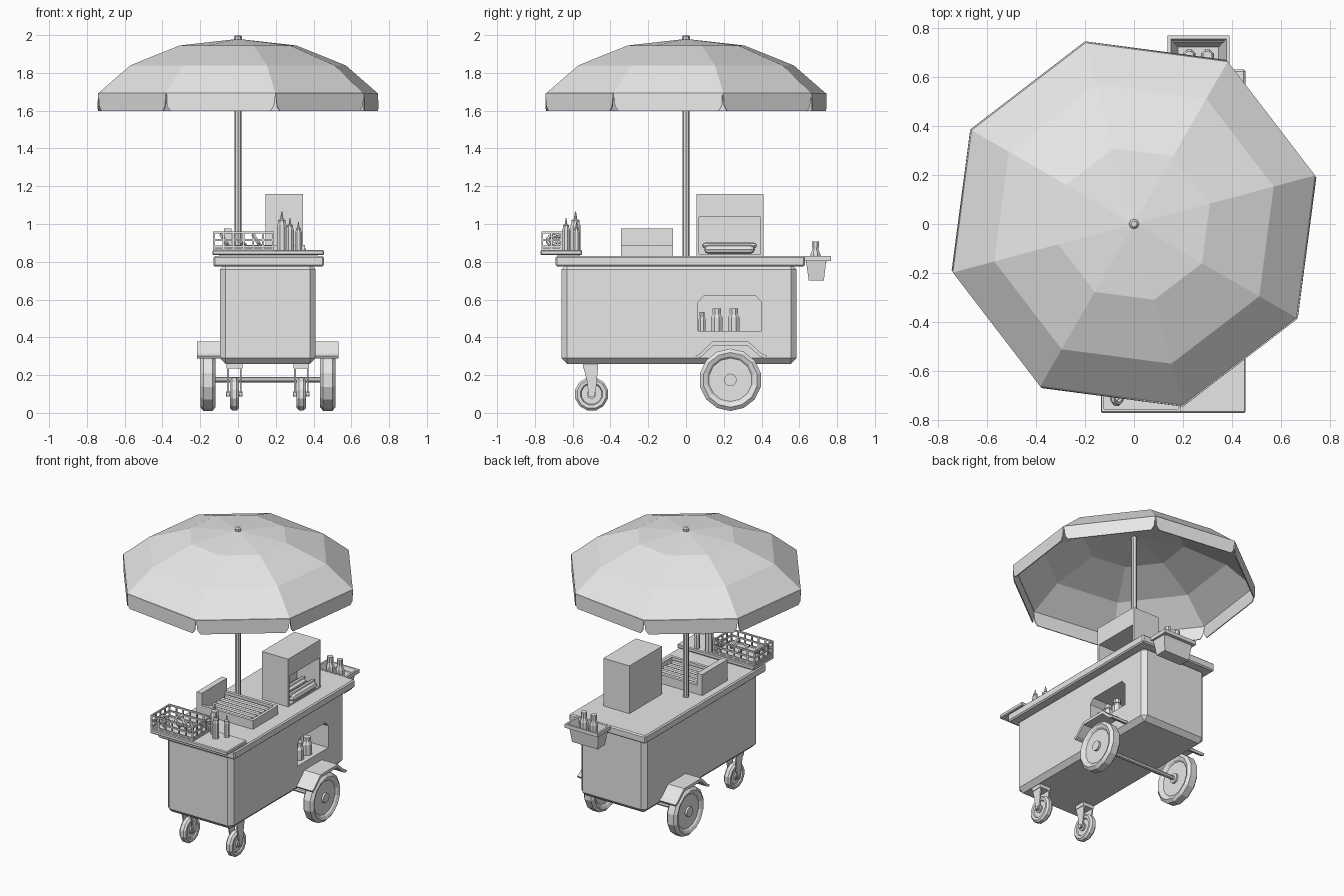
import bpy, bmesh
from math import cos, sin, pi, radians
from mathutils import Vector

cube = bpy.data.objects.get("Cube")
if cube:
    bpy.data.objects.remove(cube, do_unlink=True)

grey = bpy.data.materials.new("light_grey")
grey.use_nodes = True
grey.diffuse_color = (0.8, 0.8, 0.8, 1)
grey.node_tree.nodes["Principled BSDF"].inputs["Base Color"].default_value = (0.8, 0.8, 0.8, 1)

MID = 0.158        # centre line of the cart in x
TOP = 0.83         # counter height


def make(name, bm, recalc=True):
    bmesh.ops.remove_doubles(bm, verts=bm.verts, dist=1e-5)
    if recalc:
        bmesh.ops.recalc_face_normals(bm, faces=bm.faces)
    mesh = bpy.data.meshes.new(name)
    bm.to_mesh(mesh)
    bm.free()
    mesh.materials.append(grey)
    obj = bpy.data.objects.new(name, mesh)
    bpy.context.collection.objects.link(obj)
    return obj


def skin(name, rings, cap=True):
    """Bridge closed rings of points, capping both ends."""
    bm = bmesh.new()
    loops = [[bm.verts.new(p) for p in ring] for ring in rings]
    n = len(loops[0])
    for a, b in zip(loops, loops[1:]):
        for i in range(n):
            j = (i + 1) % n
            bm.faces.new((a[i], a[j], b[j], b[i]))
    if cap:
        bm.faces.new(loops[0][::-1])
        bm.faces.new(loops[-1])
    return make(name, bm)


def loft(name, rects):
    return skin(name, [[(x0, y0, z), (x1, y0, z), (x1, y1, z), (x0, y1, z)]
                       for x0, x1, y0, y1, z in rects])


def box(name, x0, x1, y0, y1, z0, z1, bevel=0):
    obj = loft(name, [(x0, x1, y0, y1, z0), (x0, x1, y0, y1, z1)])
    if bevel:
        mod = obj.modifiers.new("bevel", 'BEVEL')
        mod.width, mod.segments = bevel, 1
    return obj


def prism(name, outline, x0, x1):
    return skin(name, [[(x, y, z) for y, z in outline] for x in (x0, x1)])


def lathe(name, profile, loc, n=8, axis='Z', phase=0.0):
    """Spin (radius, height) points about an axis."""
    rings = []
    for r, h in profile:
        ring = []
        for i in range(n):
            a = phase + 2 * pi * i / n
            c, s = max(r, 1e-7) * cos(a), max(r, 1e-7) * sin(a)
            p = {'Z': (c, s, h), 'X': (h, c, s), 'Y': (s, h, c)}[axis]
            ring.append(Vector(p) + Vector(loc))
        rings.append(ring)
    return skin(name, rings, cap=False)


def rod(name, loc, r, length, axis='Z', n=8):
    return lathe(name, [(0, 0), (r, 0), (r, length), (0, length)], loc, n, axis)


def capsule(name, loc, r, length, axis):
    h = length / 2
    return lathe(name, [(0, -h), (r * .7, r * .3 - h), (r, r - h),
                        (r, h - r), (r * .7, h - r * .3), (0, h)], loc, 8, axis)


def cut(obj, cutter):
    mod = obj.modifiers.new("opening", 'BOOLEAN')
    mod.operation, mod.solver, mod.object = 'DIFFERENCE', 'EXACT', cutter
    bpy.context.view_layer.objects.active = obj
    for m in list(obj.modifiers):
        bpy.ops.object.modifier_apply(modifier=m.name)
    bpy.data.objects.remove(cutter, do_unlink=True)


# Cabinet with a shelf opening on one side
cabinet = box("cabinet", -0.095, 0.41, -0.66, 0.585, 0.26, 0.79, 0.03)
window = [(.063, .434), (.40, .434), (.40, .585), (.37, .618), (.093, .618), (.063, .585)]
cut(cabinet, prism("opening_cutter", window, 0.2, 0.5))
box("counter", -0.13, 0.455, -0.69, 0.63, 0.775, TOP, 0.008)
box("front_shelf", -0.135, 0.455, -0.77, -0.55, 0.835, 0.862, 0.005)
box("shelf_bracket", -0.1, 0.42, -0.68, -0.56, 0.825, 0.84)


def jar(name, x, y, z, r, h):
    lathe(name, [(0, 0), (r, 0), (r, h * .6), (r * .6, h * .76), (r * .6, h * .8),
                 (r * .72, h * .8), (r * .72, h), (0, h)], (x, y, z), 8, 'Z', pi / 8)


for y, r, h in ((.085, .021, .1), (.163, .034, .118), (.253, .034, .118)):
    jar("shelf_jar", 0.35, y, 0.434, r, h)

# Rear wheels, fenders and axle
half = [(.033, .036), (.033, .022), (.115, .022), (.125, .032), (.145, .04), (.165, .024)]
tyre = [(0, -.036)] + [(r, -h) for r, h in half] + half[::-1] + [(0, .036)]
arch = [(.05, .3), (.075, .315), (.14, .378), (.33, .378), (.4, .315), (.428, .302),
        (.42, .288), (.39, .3), (.325, .358), (.145, .358), (.085, .3), (.058, .287)]
for side in (-1, 1):
    x = MID + side * 0.317
    lathe("rear_wheel", tyre, (x, 0.235, 0.175), 14, 'X', pi / 14)
    prism("fender", arch, MID + side * .25, MID + side * .375)
rod("rear_axle", (MID - .317, 0.235, 0.175), 0.014, 0.634, 'X')

# Front casters
caster_half = [(.025, .024), (.025, .014), (.055, .014), (.06, .022), (.078, .024), (.09, .012)]
caster = [(0, -.024)] + [(r, -h) for r, h in caster_half] + caster_half[::-1] + [(0, .024)]
fork = [(-.545, .25), (-.465, .25), (-.475, .14), (-.485, .088), (-.515, .088), (-.525, .17)]
for side in (-1, 1):
    x = MID + side * 0.177
    lathe("caster_wheel", caster, (x, -0.5, 0.1), 12, 'X', pi / 12)
    for s in (-1, 1):
        prism("caster_fork", fork, x + s * .029, x + s * .038)
    box("caster_plate", x - .042, x + .042, -.545, -.465, .235, .265)
    rod("caster_axle", (x - .044, -.5, .1), .012, .088, 'X')

# Umbrella: pole, faceted canopy and hanging valance
rod("umbrella_pole", (0, 0, TOP - .01), 0.018, 1.15)
lathe("umbrella_knob", [(.02, 0), (.02, .022), (.012, .03), (0, .03)], (0, 0, 1.97))
R, RIM, TURN = 0.765, 1.693, radians(15)
canopy = lathe("umbrella_canopy", [(R, RIM), (.59, 1.84), (.32, 1.945), (0, 1.98)],
               (0, 0, 0), 8, 'Z', TURN)
bm = bmesh.new()
for i in range(8):
    a, b = (Vector((R * cos(t), R * sin(t), 0))
            for t in (TURN + i * pi / 4, TURN + (i + 1) * pi / 4))
    edge = [(0, RIM), (.012, 1.625), (.045, 1.597), (.955, 1.597), (.988, 1.625), (1, RIM)]
    bm.faces.new([bm.verts.new(a.lerp(b, t) + Vector((0, 0, z))) for t, z in edge][::1])
valance = make("umbrella_valance", bm)
for obj in (canopy, valance):
    mod = obj.modifiers.new("cloth", 'SOLIDIFY')
    mod.thickness, mod.offset = 0.006, -1

# Warmer cabinet with rolls in the opening
warmer = box("warmer", 0.145, 0.345, 0.055, 0.41, TOP, 1.16)
cut(warmer, box("warmer_cutter", 0.175, 0.4, 0.07, 0.395, 0.84, 1.038))
for x in (0.245, 0.32):
    for s in (-1, 1):
        capsule("bun_half", (x + s * .015, .23, .866), .024, .27, 'Y')
    capsule("roll_sausage", (x, .23, .886), .015, .29, 'Y')

# Grill tray with sausages and a back plate
gx0, gx1, gy0, gy1 = -0.06, 0.355, -0.345, -0.07
loft("grill_tray", [(gx0, gx1, gy0, gy1, TOP), (gx0, gx1, gy0, gy1, .89),
                    (gx0 + .02, gx1 - .02, gy0 + .02, gy1 - .02, .89),
                    (gx0 + .02, gx1 - .02, gy0 + .02, gy1 - .02, .85)])
box("grill_back", -0.075, -0.035, gy0, gy1, TOP, 0.975)
for i in range(5):
    capsule("grill_sausage", (.15, gy0 + .046 + i * .046, .868), .016, .34, 'X')

# Wire basket with ring breads
bx0, bx1, by0, by1, w = -0.133, 0.19, -0.765, -0.56, 0.01
box("basket_floor", bx0, bx1, by0, by1, .862, .872)
for z in (.875, .91, .95):
    for y in (by0, by1 - w):
        box("basket_rail", bx0, bx1, y, y + w, z, z + w)
    for x in (bx0, bx1 - w):
        box("basket_rail", x, x + w, by0, by1, z, z + w)
for i in range(7):
    x = bx0 + (bx1 - bx0 - w) * i / 6
    for y in (by0, by1 - w):
        box("basket_post", x, x + w, y + .001, y + w - .001, .865, .955)
for i in range(1, 4):
    y = by0 + (by1 - by0 - w) * i / 4
    for x in (bx0, bx1 - w):
        box("basket_post", x + .001, x + w - .001, y, y + w, .865, .955)
for x, y, tilt in ((-.07, -.7, 1.0), (.01, -.65, .7), (.1, -.68, 1.0)):
    ring = [(.033 + .011 * cos(t * pi / 3), .011 * sin(t * pi / 3)) for t in range(7)]
    bread = lathe("ring_bread", ring, (0, 0, 0), 10)
    bread.location, bread.rotation_euler = (x, y, .912), (0, tilt, 0)

# Squeeze bottles
for x, y, r, h in ((.232, -.585, .028, .205), (.275, -.635, .022, .17), (.32, -.58, .019, .148)):
    lathe("sauce_bottle", [(0, 0), (r, 0), (r, h * .64), (r * .75, h * .7), (r * .8, h * .7),
                           (r * .8, h * .77), (r * .35, h * .8), (r * .1, h), (0, h)],
          (x, y, .862), 8, 'Z', pi / 8)

# Hanging rear bin with two jars
loft("rear_bin", [(.165, .36, .65, .73, .70), (.15, .375, .635, .742, .805),
                  (.137, .39, .625, .768, .805), (.137, .39, .625, .768, TOP),
                  (.15, .377, .638, .755, TOP), (.18, .345, .655, .722, .74)])
for x in (.225, .3):
    jar("bin_jar", x, .685, .74, .028, .168)
